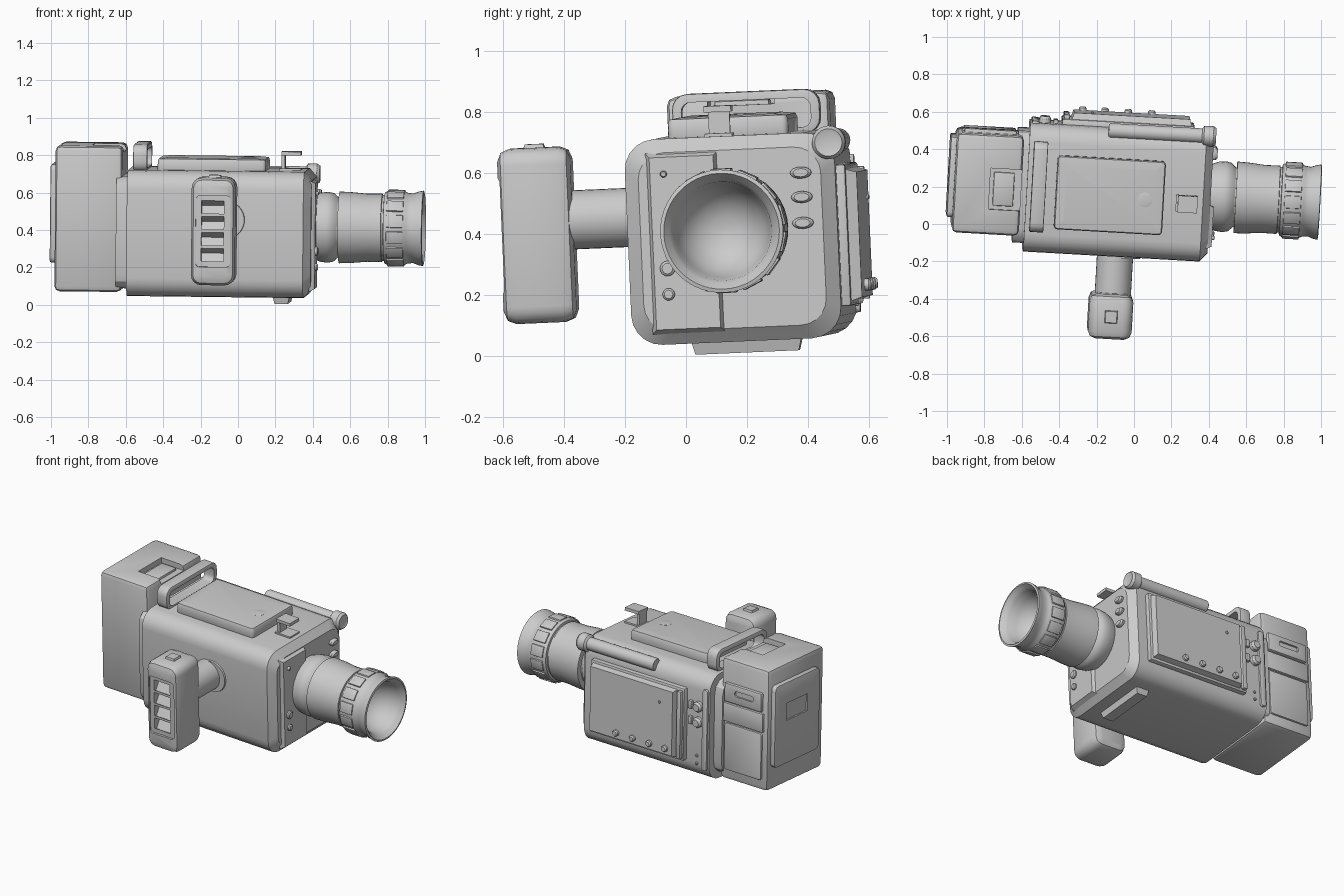
import bpy, bmesh
from math import radians, sin, cos, pi
from mathutils import Matrix, Vector

cube = bpy.data.objects.get("Cube")
if cube:
    bpy.data.objects.remove(cube)

grey = bpy.data.materials.new("plain_grey")
grey.use_nodes = True
grey.diffuse_color = (0.6, 0.6, 0.6, 1)
grey.node_tree.nodes["Principled BSDF"].inputs["Base Color"].default_value = (0.6, 0.6, 0.6, 1)

# The whole camera rests slightly tilted about this pivot
PIVOT = Vector((-0.1, 0.13, 0.4))
TILT = (Matrix.Translation(PIVOT) @ Matrix.Rotation(radians(-3.3), 4, 'Z')
        @ Matrix.Rotation(radians(2.5), 4, 'X') @ Matrix.Rotation(radians(0.7), 4, 'Y')
        @ Matrix.Translation(-PIVOT))
parts = []


def finish(name, bm):
    bmesh.ops.recalc_face_normals(bm, faces=bm.faces)
    mesh = bpy.data.meshes.new(name)
    bm.to_mesh(mesh)
    bm.free()
    mesh.materials.append(grey)
    obj = bpy.data.objects.new(name, mesh)
    bpy.context.collection.objects.link(obj)
    obj.matrix_world = TILT
    parts.append(obj)
    return obj


def bevel(bm, edges, width, segments):
    bmesh.ops.bevel(bm, geom=edges, offset=width, segments=segments, profile=0.5,
                    affect='EDGES', clamp_overlap=True)


def block(lo, hi, axis=None, corner=0, soft=0, segs=3):
    """Box with corners rounded along one axis, then all sharp edges softened."""
    lo, hi = Vector(lo), Vector(hi)
    bm = bmesh.new()
    bmesh.ops.create_cube(bm, size=1)
    for v in bm.verts:
        v.co = Vector([(lo[i] + hi[i]) / 2 + v.co[i] * (hi[i] - lo[i]) for i in range(3)])
    if axis is not None:
        along = [e for e in bm.edges
                 if abs((e.verts[0].co - e.verts[1].co).normalized()[axis]) > 0.9]
        bevel(bm, along, corner, segs)
    if soft:
        sharp = [e for e in bm.edges if e.calc_face_angle(0) > radians(50)]
        bevel(bm, sharp, soft, 2)
    return bm


def box(name, lo, hi, *args, **kw):
    return finish(name, block(lo, hi, *args, **kw))


def taper(bm, axis, sign, shrink):
    """Pull the face looking along an axis inwards by a fixed margin."""
    face = max(bm.faces, key=lambda f: f.normal[axis] * sign * f.calc_area())
    mid = face.calc_center_median()
    for v in face.verts:
        for i in range(3):
            if i != axis:
                half = max(abs(w.co[i] - mid[i]) for w in face.verts) if i < 0 else 0
    size = [max(abs(w.co[i] - mid[i]) for w in face.verts) for i in range(3)]
    for v in face.verts:
        for i in range(3):
            if i != axis:
                v.co[i] = mid[i] + (v.co[i] - mid[i]) * (1 - shrink / size[i])
    return bm


def lathe(name, centre, axis, profile, sides=32, squash=1):
    """Revolve (distance, radius) points about an axis direction."""
    turn = Vector((0, 0, 1)).rotation_difference(Vector(axis)).to_matrix()
    bm = bmesh.new()
    rings = []
    for d, r in profile:
        rings.append([bm.verts.new(Vector(centre) + turn @ Vector(
            (r * squash * cos(2 * pi * k / sides), r * sin(2 * pi * k / sides), d)))
            for k in range(sides)])
    for a, b in zip(rings, rings[1:]):
        for k in range(sides):
            j = (k + 1) % sides
            bm.faces.new((a[k], a[j], b[j], b[k]))
    bm.faces.new(rings[0])
    bm.faces.new(rings[-1])
    return finish(name, bm)


def button(name, centre, axis, r, h, squash=1):
    return lathe(name, centre, axis, [(-0.01, r), (h * 0.6, r), (h, r * 0.7)], 16, squash)


def cut(target, *cutters):
    for cutter in cutters:
        mod = target.modifiers.new("cut", 'BOOLEAN')
        mod.object, mod.solver = cutter, 'EXACT'
        bpy.context.view_layer.objects.active = target
        bpy.ops.object.modifier_apply(modifier=mod.name)
        parts.remove(cutter)
        bpy.data.objects.remove(cutter)


X, Y, Z = (1, 0, 0), (0, 1, 0), (0, 0, 1)

# Main body, with a sloped front rim
box("body", (-0.58, -0.165, 0.05), (0.365, 0.525, 0.725), 0, 0.1, segs=5)
finish("front_rim", taper(block((0.365, -0.165, 0.05), (0.405, 0.525, 0.725), 0, 0.1, segs=5),
                          0, 1, 0.045))
finish("front_panel", taper(block((0.395, -0.095, 0.085), (0.425, 0.145, 0.68)), 0, 1, 0.015))
box("rear_collar", (-0.64, -0.12, 0.09), (-0.57, 0.48, 0.69), 0, 0.08)
box("rear_side_strip", (-0.57, 0.5, 0.12), (-0.53, 0.537, 0.64), 1, 0.015, 0.005)

# Front controls
for i, z in enumerate((0.595, 0.515, 0.43)):
    button(f"front_key_{i}", (0.405, 0.415, z), X, 0.035, 0.025, 0.55)
for i, (z, r) in enumerate(((0.3, 0.025), (0.215, 0.02), (0.61, 0.011))):
    button(f"front_knob_{i}", (0.425, -0.035, z), X, r, 0.015)

# Lens barrel with a hollow bell
LENS = (0, 0.18, 0.42)
lathe("lens_mount", LENS, X, [(0.4, 0.17), (0.44, 0.185), (0.48, 0.19), (0.51, 0.183),
                              (0.535, 0.16), (0.56, 0.155)], 40)
lathe("lens_barrel", LENS, X, [(0.54, 0.15), (0.54, 0.192), (0.6, 0.19), (0.69, 0.182), (0.77, 0.183),
                               (0.772, 0.176), (0.782, 0.176), (0.784, 0.19), (0.8, 0.198),
                               (0.89, 0.198), (0.905, 0.19), (0.935, 0.186), (0.965, 0.197),
                               (0.99, 0.202), (0.993, 0.19), (0.97, 0.172), (0.955, 0.162),
                               (0.9, 0.152), (0.85, 0.128), (0.81, 0.09), (0.79, 0.045),
                               (0.785, 0.005)], 48)
for k in range(14):
    pad = block((0.8, -0.034, 0.18), (0.89, 0.034, 0.204), soft=0.004)
    pad.transform(Matrix.Translation(LENS) @ Matrix.Rotation(2 * pi * k / 14, 4, 'X'))
    finish(f"focus_pad_{k}", pad)

# Top hump with its dial, accessory shoe and carry loop
finish("top_hump", taper(block((-0.425, -0.03, 0.7), (0.155, 0.365, 0.79), 2, 0.02, 0.02), 2, 1, 0.03))
button("top_dial", (0.055, 0.155, 0.787), Z, 0.04, 0.006)
box("shoe_base", (0.22, 0.1, 0.715), (0.335, 0.19, 0.735))
box("shoe_stem", (0.23, 0.11, 0.72), (0.25, 0.18, 0.825))
box("shoe_top", (0.23, 0.1, 0.805), (0.335, 0.19, 0.825))
box("shoe_front_lip", (0.32, 0.1, 0.805), (0.335, 0.19, 0.815))
loop = box("carry_loop", (-0.555, -0.05, 0.715), (-0.48, 0.435, 0.86), 0, 0.05, 0.006, segs=4)
cut(loop, box("loop_hole", (-0.7, -0.02, 0.735), (-0.3, 0.405, 0.832), 0, 0.03, segs=4))

# Microphone on the upper rear edge
lathe("microphone_tube", (0, 0.51, 0.69), X, [(-0.16, 0.034), (-0.15, 0.04), (0.37, 0.04)], 24)
lathe("microphone_head", (0, 0.51, 0.69), X, [(0.34, 0.04), (0.35, 0.054), (0.4, 0.055),
                                              (0.415, 0.045), (0.41, 0.03)], 24)

# Side door with its keys
box("door_base", (-0.41, 0.5, 0.15), (0.3, 0.555, 0.615), soft=0.008)
finish("door_plate", taper(block((-0.36, 0.55, 0.165), (0.285, 0.59, 0.6)), 1, 1, 0.012))
box("door_edge_strip", (-0.4, 0.55, 0.165), (-0.37, 0.578, 0.6), soft=0.004)
for i, x in enumerate((0.07, -0.055, -0.18, -0.3)):
    button(f"door_key_{i}", (x, 0.59, 0.215), Y, 0.02, 0.02)
button("door_lamp", (-0.25, 0.59, 0.5), Y, 0.009, 0.008)
for i, z in enumerate((0.52, 0.42)):
    button(f"side_knob_{i}", (-0.5, 0.525, z), Y, 0.032, 0.035)
    box(f"side_switch_{i}", (-0.455, 0.51, z - 0.025), (-0.43, 0.545, z + 0.025), soft=0.004)
for i, z in enumerate((0.2, 0.15)):
    button(f"side_pin_{i}", (-0.49, 0.525, z), Y, 0.009, 0.01)

# Battery housing with top notch, rear cover and side panels
battery = box("battery_housing", (-0.97, -0.075, 0.07), (-0.61, 0.46, 0.85), soft=0.028)
cut(battery, box("notch", (-0.78, 0.06, 0.815), (-0.5, 0.28, 0.95)))
box("notch_step", (-0.76, 0.08, 0.8), (-0.65, 0.26, 0.83), soft=0.006)
cover = box("battery_cover", (-1.0, 0.0, 0.22), (-0.96, 0.43, 0.745), 0, 0.03, 0.008)
cut(cover, box("cover_recess", (-1.1, 0.12, 0.5), (-0.99, 0.32, 0.61)))
latch = box("battery_latch", (-0.93, 0.44, 0.58), (-0.65, 0.48, 0.7), soft=0.008)
cut(latch, box("latch_slot", (-0.87, 0.468, 0.63), (-0.73, 0.6, 0.665), 1, 0.012))
box("battery_band", (-0.94, 0.44, 0.45), (-0.64, 0.475, 0.57), soft=0.006)
box("battery_door", (-0.93, 0.44, 0.14), (-0.65, 0.472, 0.44), 1, 0.015, 0.006)

# Side grip on a round arm
lathe("grip_arm", (-0.085, 0, 0.468), Y, [(-0.42, 0.097), (-0.15, 0.097)], 32)
lathe("arm_flange", (-0.05, 0, 0.468), Y, [(-0.175, 0.1), (-0.15, 0.105)], 32)
grip = box("grip", (-0.21, -0.605, 0.135), (0.025, -0.365, 0.71), 1, 0.055, 0.04, segs=4)
slots = [box("grip_recess", (-0.185, -0.7, 0.235), (0.0, -0.592, 0.615), 1, 0.02)]
for k in range(4):
    slot = block((-0.06, -0.12, -0.03), (0.06, 0.03, 0.03))
    slot.transform(Matrix.Translation((-0.095, -0.585, 0.295 + 0.085 * k))
                   @ Matrix.Rotation(radians(-30), 4, 'X'))
    slots.append(finish("grip_slot", slot))
cut(grip, *slots)
finish("grip_trigger", taper(block((-0.13, -0.525, 0.69), (-0.05, -0.445, 0.722)), 2, 1, 0.01))

# Tripod foot
finish("foot", taper(block((0.19, 0.02, 0.012), (0.29, 0.39, 0.07)), 2, -1, 0.015))

# Smooth rounded surfaces, keep edges crisp
bpy.ops.object.select_all(action='DESELECT')
for obj in parts:
    obj.select_set(True)
bpy.context.view_layer.objects.active = parts[0]
bpy.ops.object.shade_smooth_by_angle(angle=radians(30))
